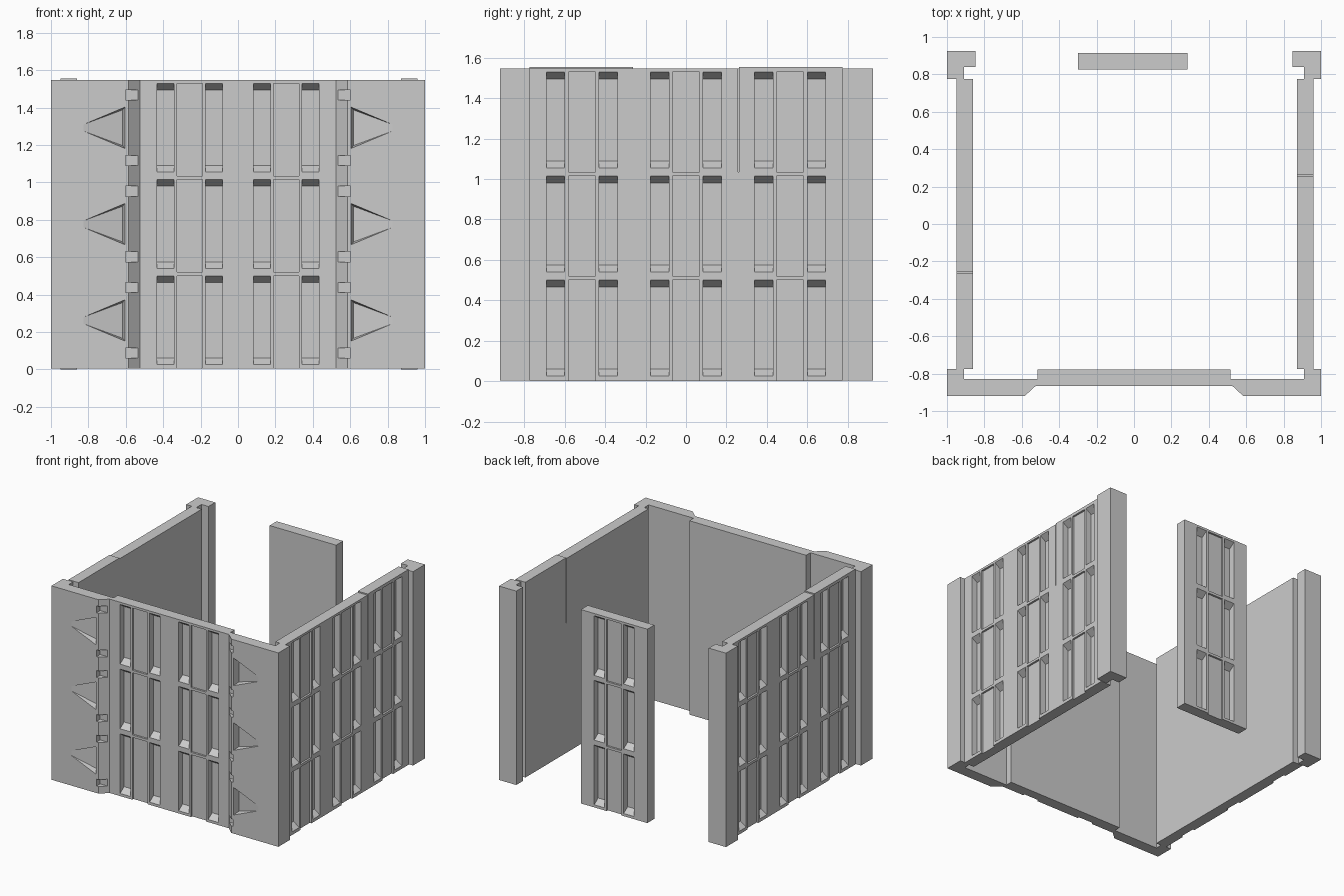
import bpy, bmesh
from math import radians
from mathutils import Matrix

if "Cube" in bpy.data.objects:
    bpy.data.objects.remove(bpy.data.objects["Cube"])

Z0, Z1, PITCH = 0.004, 1.548, 0.515


def finish(name, bm):
    bmesh.ops.recalc_face_normals(bm, faces=bm.faces[:])
    me = bpy.data.meshes.new(name)
    bm.to_mesh(me)
    bm.free()
    ob = bpy.data.objects.new(name, me)
    bpy.context.collection.objects.link(ob)
    return ob


def prism(name, points, direction):
    """Extrude a closed outline of 3D points."""
    bm = bmesh.new()
    face = bm.faces.new([bm.verts.new(p) for p in points])
    new = bmesh.ops.extrude_face_region(bm, geom=[face])["geom"]
    bmesh.ops.translate(bm, vec=direction,
                        verts=[v for v in new if isinstance(v, bmesh.types.BMVert)])
    return finish(name, bm)


def hull(bm, points):
    bmesh.ops.convex_hull(bm, input=[bm.verts.new(p) for p in points])


def block(bm, x0, x1, y0, y1, z0, z1):
    hull(bm, [(x, y, z) for x in (x0, x1) for y in (y0, y1) for z in (z0, z1)])


def carve(ob, bm):
    """Subtract a set of separate solids, then drop the cutter."""
    cutter = finish("cutter", bm)
    cutter.hide_render = True
    mod = ob.modifiers.new("carve", "BOOLEAN")
    mod.operation, mod.solver, mod.object = "DIFFERENCE", "EXACT", cutter
    bpy.context.view_layer.objects.active = ob
    bpy.ops.object.modifier_apply(modifier=mod.name)
    bpy.data.objects.remove(cutter)


def ribbed_panel(name, outline, columns, loc, turn):
    """Panel facing -y with a grid of paired slots and shallow strips."""
    ob = prism(name, [(u, 0, z) for u, z in outline], (0, 0.088, 0))
    bm = bmesh.new()
    for c in columns:
        for row in range(3):
            b = row * PITCH
            # shallow centre strip, open at the foot of the panel
            block(bm, c - 0.067, c + 0.067, -0.02, 0.015,
                  b + 0.005 if row else -0.05, b + 0.5)
            # deep slots with sloped ends
            for a in (-0.175, 0.085):
                hull(bm, [(c + a + w, y, b + z) for w in (0, 0.09)
                          for y, t in ((-0.02, 0), (0, 0), (0.05, 0.035))
                          for z in (0.025 + t, 0.5 - t)])
    carve(ob, bm)
    ob.data.transform(Matrix.Translation(loc) @ Matrix.Rotation(radians(turn), 4, "Z"))
    return ob


def rect(h):
    return [(-h, Z0), (h, Z0), (h, Z1), (-h, Z1)]


# Walls: side outlines carry a thin seam beside the top corner tile
side = [(-0.775, 0), (0.775, 0), (0.775, 1.555), (0.262, 1.555),
        (0.262, 1.035), (0.257, 1.035), (0.257, Z1), (-0.775, Z1)]
ribbed_panel("front_wall", rect(0.515), (-0.258, 0.258), (0, -0.865, 0), 0)
ribbed_panel("right_wall", side, (-PITCH, 0, PITCH), (0.96, 0, 0), 90)
ribbed_panel("left_wall", side, (-PITCH, 0, PITCH), (-0.95, 0, 0), -90)
ribbed_panel("back_panel", rect(0.293), (0,), (-0.007, 0.915, 0), 180)

flank = [(1, -0.92), (0.585, -0.92), (0.525, -0.865), (0.515, -0.865),
         (0.515, -0.83), (0.91, -0.83), (0.91, -0.775), (1, -0.775)]
post = [(1, 0.925), (0.848, 0.925), (0.848, 0.84), (0.91, 0.84),
        (0.91, 0.775), (1, 0.775)]

for s, tag in ((-1, "left"), (1, "right")):
    # L-shaped rear corner post
    prism(tag + "_back_post", [(s * x, y, Z0) for x, y in post], (0, 0, Z1 - Z0))
    # front flank with bevelled inner edge
    ob = prism(tag + "_front_flank", [(s * x, y, Z0) for x, y in flank], (0, 0, Z1 - Z0))
    bm = bmesh.new()
    for row in range(3):
        b = row * PITCH
        # arrow-shaped recess deepening towards the centre
        c = b + 0.262
        pts = []
        for y in (-0.95, -0.92):
            pts += [(s * 0.605, y, c + k * 0.11) for k in (-1, 1)]
            pts += [(s * 0.825, y, c + k * 0.018) for k in (-1, 1)]
        pts += [(s * 0.618, -0.87, c + k * 0.095) for k in (-1, 1)]
        hull(bm, pts)
        # notches across the bevel
        for z in (0.06, 0.41):
            x0, x1 = sorted((s * 0.528, s * 0.602))
            block(bm, x0, x1, -0.95, -0.875, b + z, b + z + 0.055)
    carve(ob, bm)
